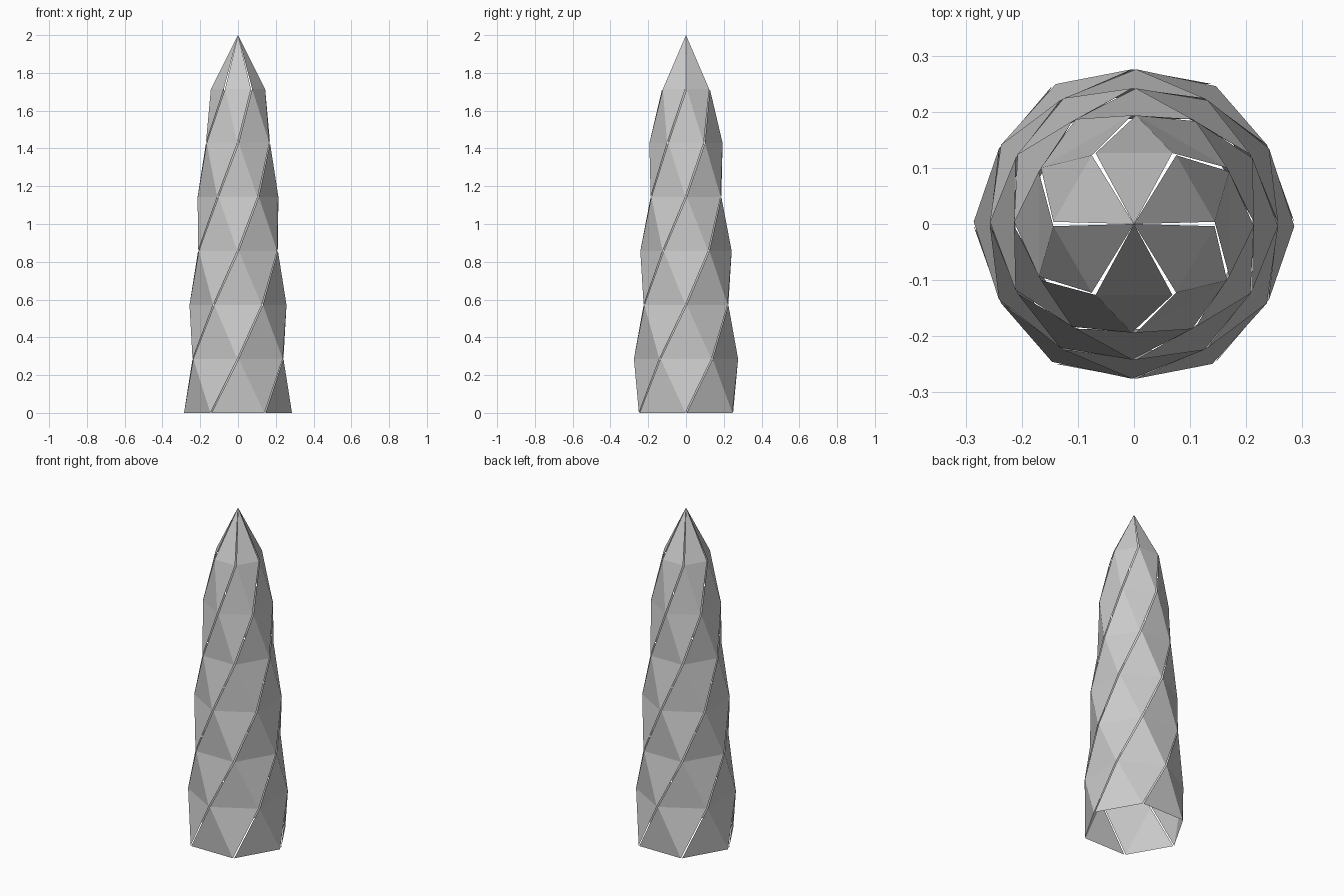
import bpy
from math import cos, sin, radians
from mathutils import Vector

if "Cube" in bpy.data.objects:
    bpy.data.objects.remove(bpy.data.objects["Cube"])

# Ring radii from the base up; the seventh step is the apex
RADII = [0.288, 0.278, 0.259, 0.244, 0.216, 0.196, 0.146]
STEP = 2 / 7
INSET = 0.0045   # half of the slit between neighbouring strips


def ring_point(level, degrees):
    a = radians(degrees)
    r = RADII[level]
    return Vector((r * cos(a), r * sin(a), level * STEP))


def spiral_strip(k):
    """Folded strip that twists 30 degrees per level and ends at the apex."""
    verts, faces = [], []
    for i in range(len(RADII)):
        a = ring_point(i, 60 * k + 30 * i)
        b = ring_point(i, 60 * (k + 1) + 30 * i)
        shift = (b - a).normalized() * INSET
        verts += [a + shift, b - shift]
    verts.append(Vector((0, 0, 2)))
    for i in range(len(RADII) - 1):
        a, b, c, d = range(2 * i, 2 * i + 4)
        faces += [(a, b, c), (b, d, c)]
    n = len(verts)
    faces.append((n - 3, n - 2, n - 1))
    name = f"spiral_strip_{k + 1}"
    mesh = bpy.data.meshes.new(name)
    mesh.from_pydata(verts, [], faces)
    bpy.context.collection.objects.link(bpy.data.objects.new(name, mesh))


# Six strips make the open, hollow hexagonal spire
for k in range(6):
    spiral_strip(k)
